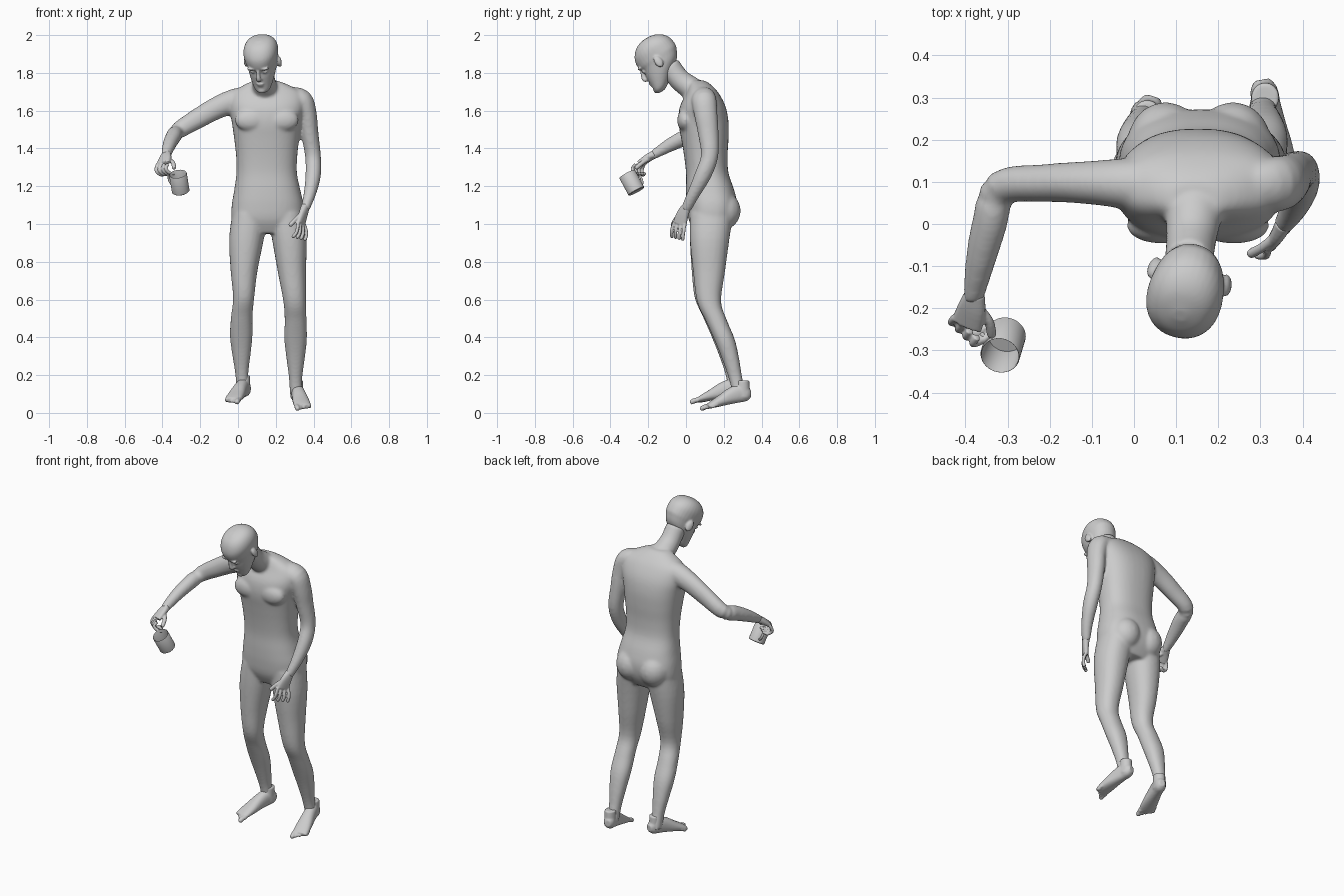
import bpy, bmesh, math
from mathutils import Vector, Matrix

X, Y, Z = Vector((1, 0, 0)), Vector((0, 1, 0)), Vector((0, 0, 1))
I4 = Matrix.Identity(4)


def spline(keys, steps):
    """Catmull-Rom resampling of rows of numbers."""
    k = [keys[0]] + list(keys) + [keys[-1]]
    out = []
    for i in range(1, len(k) - 2):
        for s in range(steps):
            t = s / steps
            out.append([0.5 * (2 * b + (c - a) * t + (2 * a - 5 * b + 4 * c - d) * t * t
                               + (3 * b - a - 3 * c + d) * t ** 3)
                        for a, b, c, d in zip(k[i - 1], k[i], k[i + 1], k[i + 2])])
    out.append(list(keys[-1]))
    return out


def loft(bm, keys, hint=None, power=2.0, sides=24, steps=4, mat=I4):
    """Keys are (x, y, z, ru, rv); rings are horizontal without a hint, else follow the path."""
    rows = spline(keys, steps)
    rings = []
    for i, r in enumerate(rows):
        u, v = X, Y
        if hint is not None:
            t = (Vector(rows[min(i + 1, len(rows) - 1)][:3]) - Vector(rows[max(i - 1, 0)][:3])).normalized()
            u = (Vector(hint) - t * t.dot(Vector(hint))).normalized()
            v = t.cross(u)
        ring = []
        for j in range(sides):
            a = math.tau * j / sides
            c, s = math.cos(a), math.sin(a)
            p = Vector(r[:3]) + u * (r[3] * math.copysign(abs(c) ** (2 / power), c)) \
                + v * (r[4] * math.copysign(abs(s) ** (2 / power), s))
            ring.append(bm.verts.new(mat @ p))
        rings.append(ring)
    for a, b in zip(rings, rings[1:]):
        for j in range(sides):
            bm.faces.new((a[j], a[(j + 1) % sides], b[(j + 1) % sides], b[j]))
    bm.faces.new(rings[0])
    bm.faces.new(rings[-1])


def blob(bm, loc, size, mat=I4):
    m = mat @ Matrix.Translation(loc) @ Matrix.Diagonal((*size, 1))
    bmesh.ops.create_uvsphere(bm, u_segments=20, v_segments=12, radius=1, matrix=m)


def finger(bm, pts, r):
    pts = [Vector(p) for p in pts]
    end = pts[-1] + (pts[-1] - pts[-2]).normalized() * r * 0.7
    keys = [(*p, r, r) for p in pts] + [(*end, r * 0.5, r * 0.5)]
    loft(bm, keys, hint=(0.3, 0.9, 0.2), sides=12)


def finish(bm, name, voxel=0, smooth=0):
    bmesh.ops.recalc_face_normals(bm, faces=bm.faces)
    me = bpy.data.meshes.new(name)
    bm.to_mesh(me)
    bm.free()
    ob = bpy.data.objects.new(name, me)
    bpy.context.collection.objects.link(ob)
    for p in me.polygons:
        p.use_smooth = True
    if voxel:
        m = ob.modifiers.new("blend", 'REMESH')
        m.mode, m.voxel_size, m.use_smooth_shade = 'VOXEL', voxel, True
        s = ob.modifiers.new("soften", 'SMOOTH')
        s.factor, s.iterations = 0.5, smooth
    return ob


# torso: rows of z, centre x, half width, front y, back y
bm = bmesh.new()
torso = [(0.95, .155, .15, .05, .22), (1.02, .155, .188, .015, .26), (1.10, .157, .19, .003, .272),
         (1.18, .155, .175, 0, .255), (1.27, .152, .16, 0, .225), (1.36, .152, .162, -.01, .22),
         (1.45, .152, .172, -.025, .225), (1.54, .152, .185, -.04, .225), (1.62, .155, .20, -.033, .21),
         (1.69, .155, .19, 0, .175), (1.735, .15, .12, .015, .135), (1.76, .145, .06, .02, .10)]
loft(bm, [(cx, (f + b) / 2, z, w, (b - f) / 2) for z, cx, w, f, b in torso], power=2.4, sides=40)
for s in (-1, 1):
    blob(bm, (.155 + s * .08, .195, 1.07), (.09, .095, .10))       # buttocks
    blob(bm, (.152 + s * .085, -.005, 1.55), (.085, .042, .06))    # chest
# neck
loft(bm, [(.148, .09, 1.64, .085, .08), (.143, .035, 1.71, .07, .065), (.136, -.035, 1.765, .06, .058),
          (.13, -.09, 1.84, .058, .058)], hint=X)

# legs: x, y, z, half width, half depth
loft(bm, [(.065, .135, 1.06, .095, .115), (.045, .125, .92, .092, .105), (.032, .115, .75, .071, .085),
          (.03, .108, .61, .056, .062), (.02, .145, .51, .057, .056), (.017, .187, .41, .06, .054),
          (.018, .218, .31, .049, .045), (.02, .243, .21, .035, .036), (.025, .262, .12, .034, .036)], power=2.2)
loft(bm, [(.25, .135, 1.06, .095, .115), (.272, .125, .92, .092, .105), (.285, .122, .75, .075, .085),
          (.30, .122, .59, .06, .064), (.305, .16, .49, .058, .057), (.305, .203, .39, .06, .055),
          (.305, .235, .29, .049, .046), (.305, .263, .18, .035, .036), (.308, .285, .09, .034, .036)], power=2.2)

# arms
loft(bm, [(.08, .09, 1.66, .06, .06), (.0, .095, 1.655, .062, .066), (-.1, .098, 1.62, .052, .06),
          (-.21, .097, 1.56, .045, .054), (-.315, .085, 1.495, .042, .046), (-.343, .0, 1.46, .041, .044),
          (-.365, -.09, 1.415, .035, .036), (-.382, -.18, 1.362, .026, .022)], hint=(.5, .9, .2))
loft(bm, [(.28, .09, 1.67, .055, .06), (.34, .095, 1.655, .056, .066), (.367, .105, 1.58, .05, .062),
          (.38, .118, 1.48, .046, .055), (.397, .125, 1.36, .042, .046), (.398, .09, 1.26, .041, .044),
          (.38, .04, 1.16, .033, .034), (.354, -.002, 1.075, .023, .027)], hint=X)
finish(bm, "body", .008, 10)

# feet with toes: heel, toe, hip-side sign of the big toe
bm = bmesh.new()
for heel, toe, big in ((Vector((.043, .295, .095)), Vector((-.04, .035, .05)), 1),
                       (Vector((.305, .335, .07)), Vector((.35, .085, .015)), -1)):
    d = toe - heel
    side = Vector((-d.y, d.x, 0)).normalized() * big
    rows = [(-.03, .018, .02, .03), (.06, .032, .04, .035), (.22, .034, .048, .045), (.4, .038, .042, .04),
            (.6, .044, .03, .028), (.78, .046, .02, .018), (.88, .042, .013, .012)]
    loft(bm, [(*(heel + d * t + Z * z), w, h) for t, w, h, z in rows], hint=side, power=2.3)
    ankle = heel + d * .14
    loft(bm, [(*(ankle + Z * .11), .033, .035), (*(ankle + Z * .02), .034, .04)])
    for i in range(5):
        base = heel + d * (.84 - .035 * i) + side * (.034 - .018 * i) + Z * .012
        tip = base + d * (.14 - .008 * i) - Z * .006
        finger(bm, [base, (base + tip) / 2 + Z * .003, tip], .0135 if i == 0 else .0095)
finish(bm, "feet", .005, 4)

# head: rows of z, half width, front y, back y in its own tilted frame
H = Matrix.Translation((.13, -.135, 1.855)) @ Matrix.Rotation(math.radians(-14), 4, 'Z') \
    @ Matrix.Rotation(math.radians(35), 4, 'X')
bm = bmesh.new()
skull = [(-.128, .022, -.098, -.06), (-.112, .042, -.112, -.03), (-.07, .06, -.110, .03), (-.03, .072, -.108, .085),
         (.008, .08, -.103, .11), (.035, .086, -.114, .12), (.08, .09, -.109, .116), (.115, .079, -.086, .094),
         (.138, .054, -.055, .06), (.149, .015, -.015, .015)]
loft(bm, [(0, (f + b) / 2, z, w, (b - f) / 2) for z, w, f, b in skull], power=2.15, sides=32, mat=H)
loft(bm, [(0, -.104, .03, .009, .01), (0, -.116, 0, .010, .012), (0, -.123, -.024, .014, .013),
          (0, -.108, -.036, .014, .008)], hint=X, sides=12, mat=H)     # nose
blob(bm, (0, -.108, -.062), (.022, .010, .006), H)                   # lips
blob(bm, (0, -.106, -.074), (.019, .010, .006), H)
blob(bm, (0, -.104, -.108), (.022, .014, .016), H)                   # chin
for s in (-1, 1):
    blob(bm, (s * .035, -.104, .032), (.026, .012, .007), H)         # brow
    blob(bm, (s * .034, -.094, .008), (.015, .012, .010), H)         # eye
    ear = H @ Matrix.Translation((s * .088, .012, -.002)) @ Matrix.Rotation(s * .4, 4, 'Z')
    blob(bm, (0, 0, 0), (.013, .022, .034), ear)
finish(bm, "head", .005, 4)

# hands: palm path, knuckle line ends, finger offsets at both ends, thumb path
hands = [([(-.378, -.165, 1.37), (-.385, -.20, 1.35), (-.397, -.24, 1.32)],
          (-.425, -.222, 1.318), (-.372, -.268, 1.315),
          [(-.008, -.012, -.035), (.018, -.006, -.058), (.042, .002, -.05)],
          [(-.010, -.016, -.022), (.012, -.008, -.046), (.034, .008, -.048)],
          [(-.372, -.195, 1.345), (-.345, -.23, 1.325), (-.338, -.262, 1.298)]),
         ([(.358, .005, 1.095), (.345, -.018, 1.05), (.333, -.033, 1.0)],
          (.347, -.005, 1.003), (.318, -.062, 1.008),
          [(.012, -.006, -.03), (.015, -.010, -.06), (.008, -.012, -.085)],
          [(-.004, -.012, -.035), (-.012, -.014, -.058), (-.026, -.012, -.075)],
          [(.343, -.025, 1.06), (.305, -.055, 1.025), (.278, -.07, .995)])]
bm = bmesh.new()
for palm, a, b, off_a, off_b, thumb in hands:
    a, b = Vector(a), Vector(b)
    loft(bm, [(*p, w, h) for p, w, h in zip(palm, (.024, .034, .039), (.021, .018, .014))],
         hint=b - a, power=2.4)
    for i in range(4):
        base = a.lerp(b, i / 3)
        finger(bm, [base] + [base + Vector(p).lerp(Vector(q), i / 3) for p, q in zip(off_a, off_b)], .0095)
    finger(bm, thumb, .0115)
finish(bm, "hands", .004, 3)

# mug: open cup with handle, tilted forward
bottom, top = Vector((-.303, -.262, 1.172)), Vector((-.318, -.312, 1.265))
axis = (top - bottom).normalized()
out = Vector((-.06, .05, .03))
out = (out - axis * out.dot(axis)).normalized()
M = Matrix.Translation(bottom) @ Matrix((out, axis.cross(out), axis)).transposed().to_4x4()
L = (top - bottom).length
bm = bmesh.new()
cup = [(0, .044), (.003, .047), (L - .002, .047), (L, .0455), (L - .002, .044), (.006, .043)]
loft(bm, [(0, 0, z, r, r) for z, r in cup], sides=40, steps=1, mat=M)
arc = [(.044, .9), (.066, .86), (.078, .68), (.076, .42), (.062, .24), (.044, .2)]
loft(bm, [(x, 0, z * L, .007, .005) for x, z in arc], hint=Y, sides=12, mat=M)
mug = finish(bm, "mug")
bpy.context.view_layer.objects.active = mug
mug.select_set(True)
bpy.ops.object.shade_smooth_by_angle(angle=math.radians(40))
